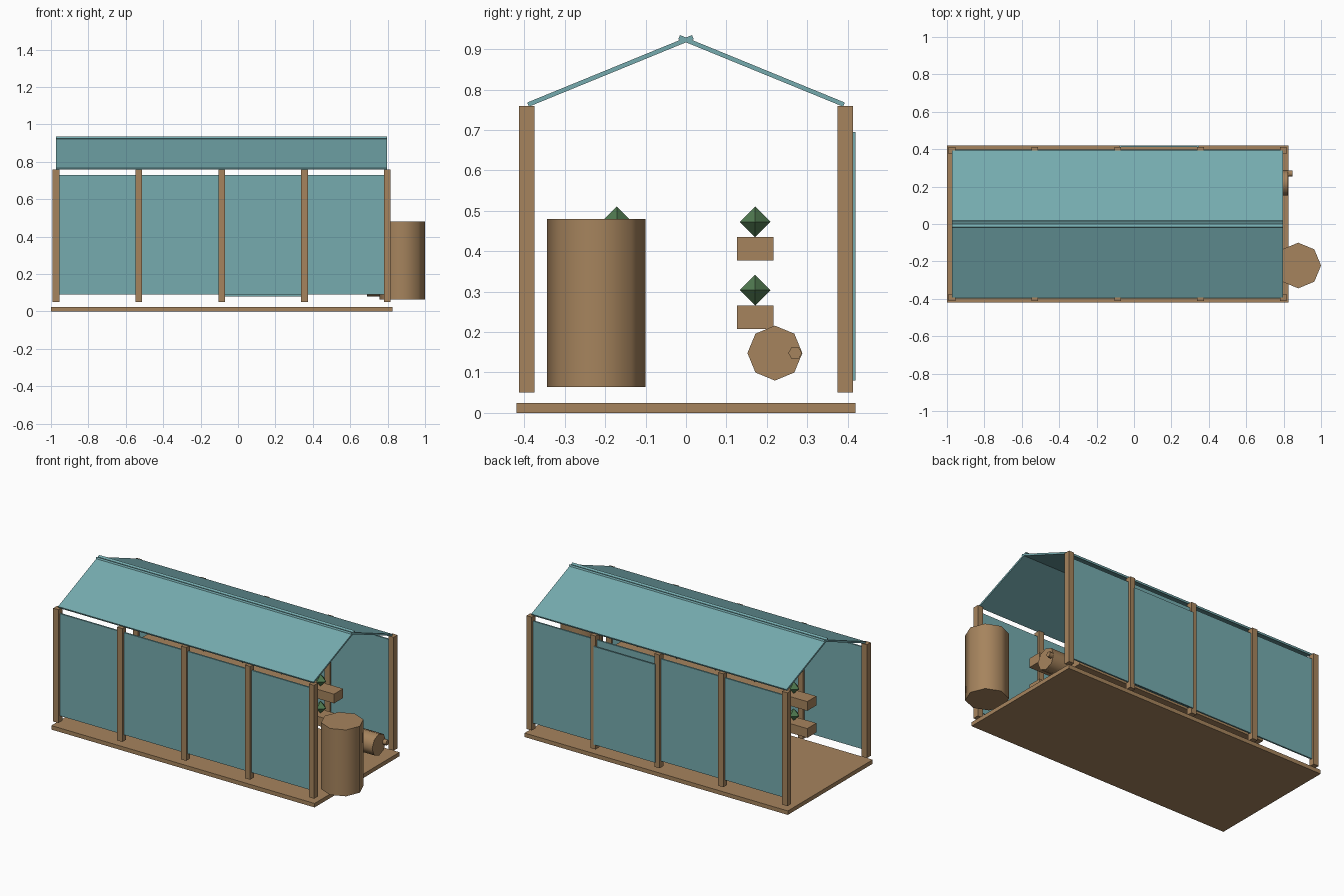
import bpy, bmesh, math
from mathutils import Matrix

if "Cube" in bpy.data.objects:
    bpy.data.objects.remove(bpy.data.objects["Cube"])


def material(name, color):
    m = bpy.data.materials.new(name)
    m.diffuse_color = (*color, 1)
    m.use_nodes = True
    m.node_tree.nodes["Principled BSDF"].inputs["Base Color"].default_value = m.diffuse_color
    return m


WOOD = material("wood", (0.38, 0.23, 0.11))
GLASS = material("glass", (0.18, 0.41, 0.43))
LEAF = material("leaf", (0.08, 0.19, 0.08))


def finish(name, bm, mat, matrix=Matrix()):
    me = bpy.data.meshes.new(name)
    bmesh.ops.recalc_face_normals(bm, faces=bm.faces)
    bm.to_mesh(me)
    bm.free()
    ob = bpy.data.objects.new(name, me)
    bpy.context.collection.objects.link(ob)
    ob.matrix_world = matrix
    me.materials.append(mat)
    return ob


def box(name, center, size, mat, tilt=0):
    bm = bmesh.new()
    bmesh.ops.create_cube(bm, size=1, matrix=Matrix.Diagonal((*size, 1)))
    return finish(name, bm, mat, Matrix.Translation(center) @ Matrix.Rotation(tilt, 4, 'X'))


def cylinder(name, center, r, depth, sides, along_x=False):
    # First corner sits on the local x axis
    bm = bmesh.new()
    ring = [bm.verts.new((r * math.cos(2 * math.pi * i / sides),
                          r * math.sin(2 * math.pi * i / sides), -depth / 2)) for i in range(sides)]
    base = bm.faces.new(ring)
    top = bmesh.ops.extrude_face_region(bm, geom=[base], use_keep_orig=True)
    bmesh.ops.translate(bm, vec=(0, 0, depth),
                        verts=[v for v in top["geom"] if isinstance(v, bmesh.types.BMVert)])
    m = Matrix.Translation(center)
    if along_x:
        # local x -> y, local y -> z, local z -> x
        m = m @ Matrix(((0, 0, 1, 0), (1, 0, 0, 0), (0, 1, 0, 0), (0, 0, 0, 1)))
    ob = finish(name, bm, WOOD, m)
    bpy.ops.object.select_all(action='DESELECT')
    ob.select_set(True)
    bpy.context.view_layer.objects.active = ob
    bpy.ops.object.shade_smooth_by_angle(angle=math.radians(65))
    return ob


def plant(name, center, r):
    bm = bmesh.new()
    bmesh.ops.create_uvsphere(bm, u_segments=4, v_segments=2, radius=r)
    return finish(name, bm, LEAF, Matrix.Translation(center))


CX = -0.0875      # middle of the greenhouse
BAY = 0.443       # post spacing

# Floor slab
box("floor", (CX, 0, 0.0125), (1.825, 0.84, 0.025), WOOD)

for side, s in (("front", -1), ("back", 1)):
    # Wall posts
    for i in range(5):
        box(f"{side}_post_{i}", (CX + (i - 2) * BAY, s * 0.394, 0.405), (0.036, 0.038, 0.71), WOOD)
    # Glass panels between the posts
    for i in range(4):
        box(f"{side}_glass_{i}", (CX + (i - 1.5) * BAY, s * 0.394, 0.41), (0.41, 0.01, 0.64), GLASS)
    # Roof slope, crossing slightly past the ridge
    y0, z0, y1, z1 = -0.391, 0.763, 0.017, 0.930
    box(f"{side}_roof", (CX, -s * (y0 + y1) / 2, (z0 + z1) / 2),
        (1.77, math.hypot(y1 - y0, z1 - z0), 0.011), GLASS, -s * math.atan2(z1 - z0, y1 - y0))
    # Two shelves per side with a row of plants
    for level, z in (("lower", 0.237), ("upper", 0.406)):
        box(f"{side}_{level}_shelf", (CX, s * 0.171, z), (1.33, 0.09, 0.058), WOOD)
        for i in range(5):
            plant(f"{side}_{level}_plant_{i}", (CX + (i - 2) * 0.27, s * 0.171, z + 0.067), 0.038)

# Sliding door on the back wall
box("sliding_door", (0.134, 0.415, 0.3875), (0.425, 0.008, 0.615), GLASS)

# Water barrel outside the open end
cylinder("water_barrel", (0.878, -0.222, 0.272), 0.122, 0.416, 8)

# Watering can lying by the shelf, with spout
cylinder("can_body", (0.756, 0.22, 0.148), 0.068, 0.135, 8, along_x=True)
cylinder("can_spout", (0.82, 0.27, 0.148), 0.017, 0.055, 6, along_x=True)
